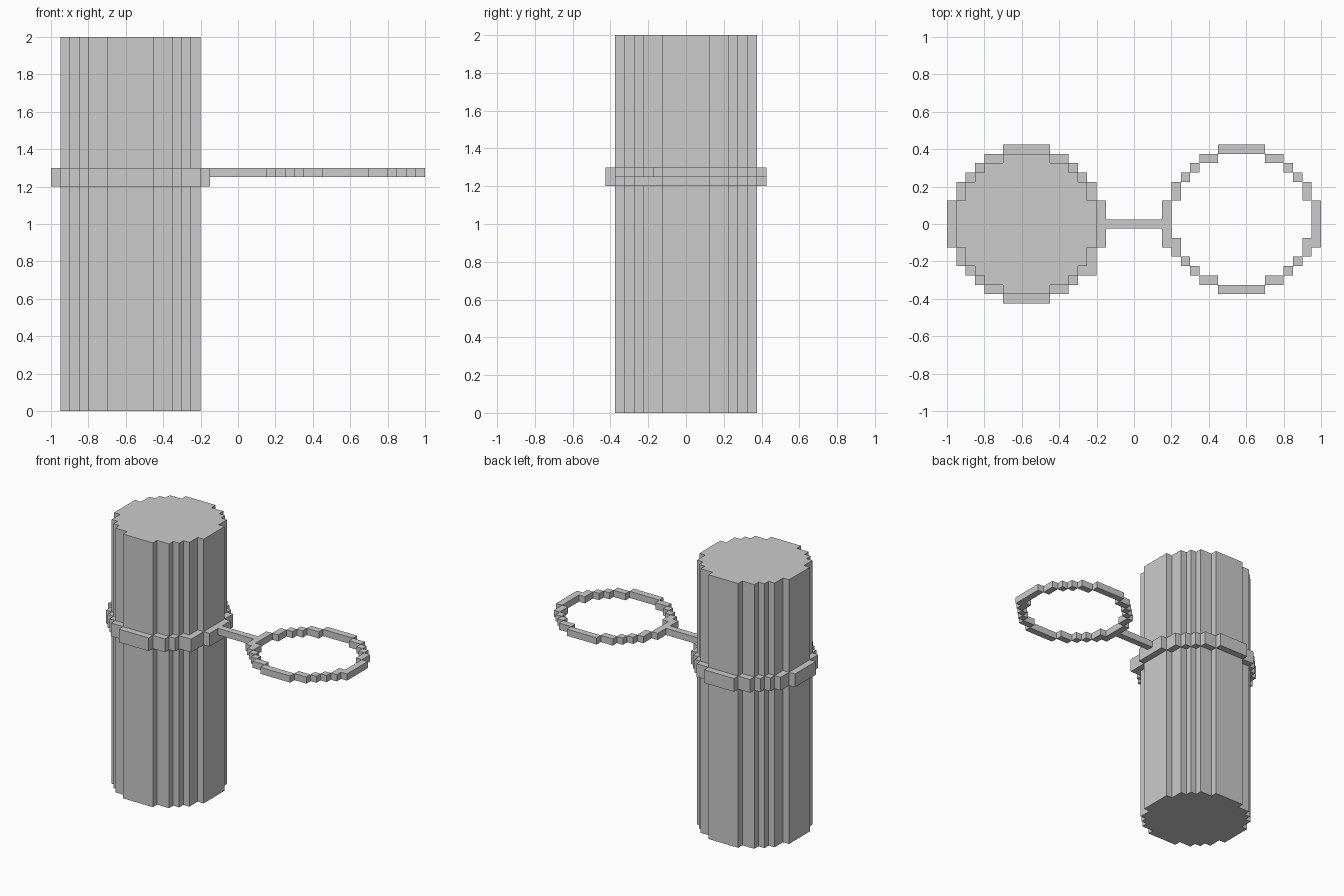
import bpy, bmesh
from mathutils import Vector

if "Cube" in bpy.data.objects:
    bpy.data.objects.remove(bpy.data.objects["Cube"])

S = 0.05          # edge length of one block
X0 = -0.575       # x of the column axis; block indices count from here
R = range(-8, 9)


def disc(lo, hi):
    """Grid cells whose squared distance from the centre lies in [lo, hi)."""
    return {(x, y) for x in R for y in R if lo <= x * x + y * y < hi}


def stack(cells, z0, z1, dx=0):
    return {(x + dx, y, z) for x, y in cells for z in range(z0, z1)}


# Column, and the one-block-thick collar around it (one corner block is filled in)
shell = disc(55, 71)
parts = {
    "column": stack(disc(0, 55), 0, 40),
    "collar": stack(shell | {(7, -5)}, 24, 26),
}

# Straight arm reaching from the collar to the ring
parts["arm"] = {(x, 0, 25) for x in range(9, 15)}

# Open ring: same outline, with its front half one block shallower
ring = {(x, y) for x, y in shell if y >= -2}
ring |= {(x, y + 1) for x, y in shell if y <= -2 and abs(x) < 8}
parts["ring"] = stack(ring, 25, 26, 23)

solid = set().union(*parts.values())


def build(name, cells):
    """Mesh the outer block faces only, then merge the coplanar ones."""
    bm = bmesh.new()
    verts = {}

    def vert(p):
        if p not in verts:
            verts[p] = bm.verts.new(((p[0] - 0.5) * S + X0, (p[1] - 0.5) * S, p[2] * S))
        return verts[p]

    for c in sorted(cells):
        for axis in range(3):
            for side in (0, 1):
                n = list(c)
                n[axis] += 1 if side else -1
                if tuple(n) in solid:
                    continue
                u, v = (axis + 1) % 3, (axis + 2) % 3
                quad = []
                for a, b in ((0, 0), (1, 0), (1, 1), (0, 1)):
                    p = list(c)
                    p[axis] += side
                    p[u] += a
                    p[v] += b
                    quad.append(vert(tuple(p)))
                bm.faces.new(quad if side else quad[::-1])
    bmesh.ops.dissolve_limit(bm, angle_limit=0.01, verts=bm.verts[:], edges=bm.edges[:])
    bmesh.ops.triangulate(bm, faces=[f for f in bm.faces if len(f.verts) > 4])
    mesh = bpy.data.meshes.new(name)
    bm.to_mesh(mesh)
    bm.free()
    bpy.context.collection.objects.link(bpy.data.objects.new(name, mesh))


for name, cells in parts.items():
    build(name, cells)
